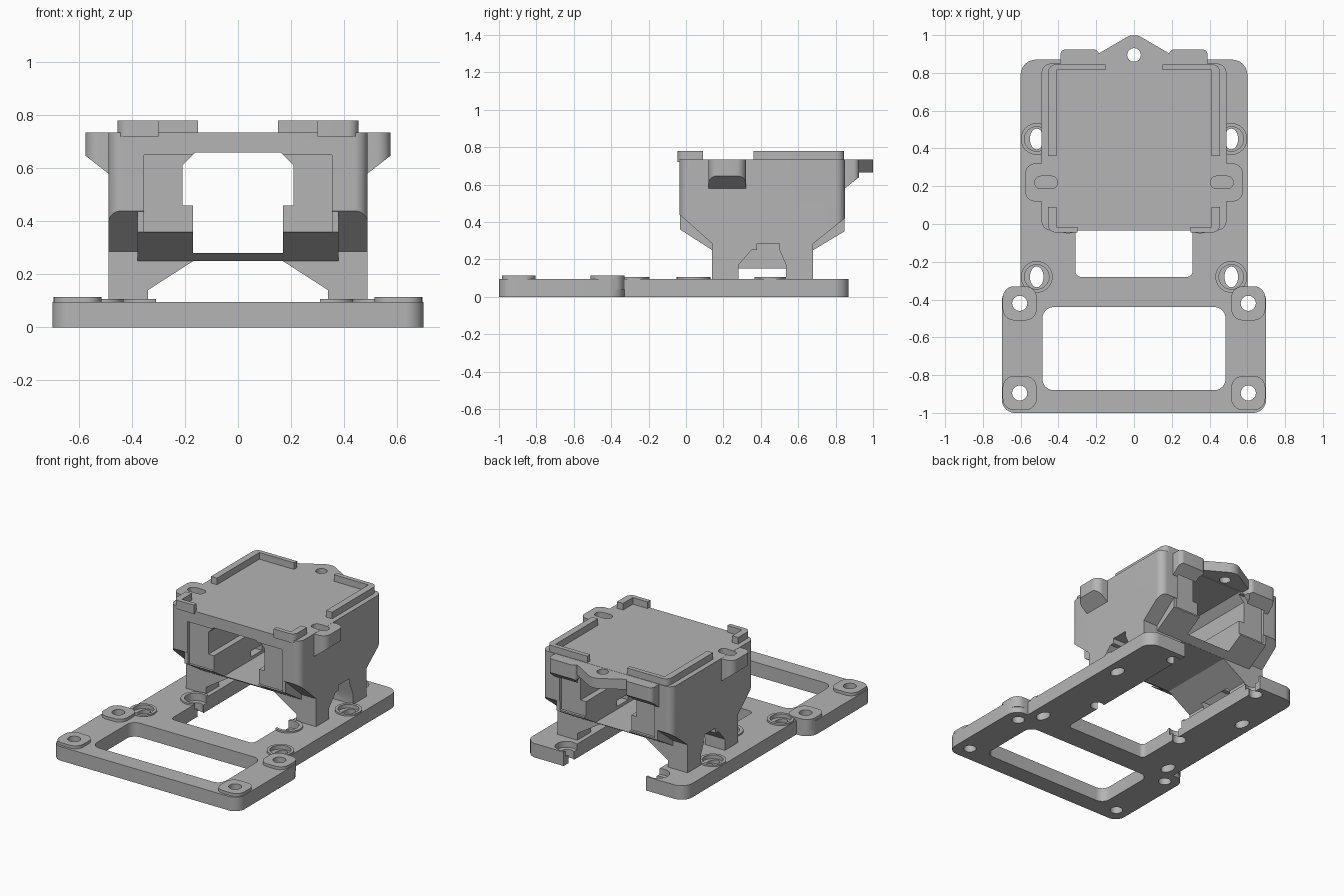
import bpy, bmesh, math
from mathutils import Vector

if "Cube" in bpy.data.objects:
    bpy.data.objects.remove(bpy.data.objects["Cube"], do_unlink=True)

grey = bpy.data.materials.new("plain_grey")
grey.use_nodes = True
COLOUR = (0.46, 0.46, 0.46, 1)
grey.diffuse_color = COLOUR
grey.node_tree.nodes["Principled BSDF"].inputs["Base Color"].default_value = COLOUR

AXES = {"x": lambda u, v, w: (w, u, v),
        "y": lambda u, v, w: (u, w, v),
        "z": lambda u, v, w: (u, v, w)}


def rounded(pts, r=0.0):
    """Round polygon corners; a point may carry its own radius."""
    out = []
    for i, p in enumerate(pts):
        rad = p[2] if len(p) > 2 else r
        c = Vector(p[:2])
        if rad == 0:
            out.append(c)
            continue
        a = (Vector(pts[i - 1][:2]) - c).normalized()
        b = (Vector(pts[(i + 1) % len(pts)][:2]) - c).normalized()
        half = a.angle(b) / 2
        centre = c + (a + b).normalized() * rad / math.sin(half)
        start = c + a * rad / math.tan(half) - centre
        end = c + b * rad / math.tan(half) - centre
        for k in range(9):
            out.append(centre + start.lerp(end, k / 8).normalized() * rad)
    return out


def rect(x0, x1, y0, y1, r=0.0):
    return rounded([(x0, y0), (x1, y0), (x1, y1), (x0, y1)], r)


def oval(cx, cy, rx, ry, n=32):
    return [(cx + rx * math.cos(k * math.tau / n), cy + ry * math.sin(k * math.tau / n))
            for k in range(n)]


def flip(pts, side):
    return [(side * p[0], *p[1:]) for p in pts]


def prism(name, pts, axis, lo, hi):
    bm = bmesh.new()
    rings = [[bm.verts.new(AXES[axis](p[0], p[1], w)) for p in pts] for w in (lo, hi)]
    bm.faces.new(rings[0])
    bm.faces.new(rings[1])
    for i in range(len(pts)):
        j = (i + 1) % len(pts)
        bm.faces.new((rings[0][i], rings[0][j], rings[1][j], rings[1][i]))
    bmesh.ops.recalc_face_normals(bm, faces=bm.faces)
    me = bpy.data.meshes.new(name)
    bm.to_mesh(me)
    bm.free()
    me.materials.append(grey)
    ob = bpy.data.objects.new(name, me)
    bpy.context.collection.objects.link(ob)
    return ob


def combine(ob, op, *args):
    """Apply a boolean with a temporary prism."""
    tool = args[0] if len(args) == 1 else prism("tool", *args)
    mod = ob.modifiers.new("boolean", "BOOLEAN")
    mod.operation, mod.solver, mod.object = op, "EXACT", tool
    bpy.context.view_layer.update()
    me = bpy.data.meshes.new_from_object(ob.evaluated_get(bpy.context.evaluated_depsgraph_get()))
    ob.modifiers.clear()
    ob.data = me
    bpy.data.objects.remove(tool, do_unlink=True)


ADD, CUT, KEEP = "UNION", "DIFFERENCE", "INTERSECT"

# Base plate with wide front frame and two rear arms
half = [(0.7, -1, 0.07), (0.7, -0.33, 0.08), (0.6, -0.33, 0), (0.6, 0.87, 0.08)]
outline = rounded(half + flip(half, -1)[::-1])
base = prism("base_plate", outline, "z", 0, 0.095)
pads = [(s * 0.605, y) for s in (1, -1) for y in (-0.895, -0.42)]
bosses = [(s * 0.515, y) for s in (1, -1) for y in (-0.28, 0.45)]
for x, y in pads:
    combine(base, ADD, rect(x - 0.09, x + 0.09, y - 0.09, y + 0.09, 0.06), "z", 0.04, 0.115)
for x, y in bosses:
    combine(base, ADD, oval(x, y, 0.084, 0.084), "z", 0.04, 0.106)
for s in (1, -1):
    combine(base, ADD, oval(s * 0.35, 0.04, 0.09, 0.09), "z", 0.04, 0.106)
combine(base, CUT, rect(-0.485, 0.485, -0.88, -0.44, 0.06), "z", -0.1, 0.3)
combine(base, CUT, rect(-0.31, 0.31, -0.28, 1.2, 0.03), "z", -0.1, 0.3)
# Screw holes
for x, y in pads:
    combine(base, CUT, oval(x, y, 0.04, 0.04), "z", -0.1, 0.3)
for x, y in bosses:
    combine(base, CUT, oval(x, y, 0.065, 0.065), "z", 0.08, 0.3)
    combine(base, CUT, oval(x, y, 0.036, 0.055), "z", -0.1, 0.3)
# Counterbored notches on the inner edges of the arms
for s in (1, -1):
    for y in (0.04, 0.79):
        combine(base, CUT, oval(s * 0.345, y, 0.07, 0.07), "z", 0.055, 0.3)
        combine(base, CUT, oval(s * 0.34, y, 0.042, 0.042), "z", -0.1, 0.3)

# Tower: side walls with legs, then the deeper middle block
body = prism("tower", [(-0.035, 0.735), (-0.035, 0.44), (0.14, 0.285), (0.14, 0.085),
                       (0.68, 0.085), (0.68, 0.285), (0.85, 0.42), (0.85, 0.735)],
             "x", -0.49, 0.49)
combine(body, KEEP, rect(-0.489, 0.489, -0.034, 0.849, 0.05), "z", 0, 1)
combine(body, ADD, [(-0.032, 0.7), (-0.032, 0.36), (0.14, 0.25), (0.68, 0.25),
                    (0.847, 0.35), (0.847, 0.7)], "x", -0.38, 0.38)
for s in (1, -1):
    # Side ear with sloped underside
    ear = prism("ear", rect(*sorted((s * 0.42, s * 0.575)), 0.12, 0.32, 0.05), "z", 0.55, 0.734)
    combine(ear, CUT, flip([(0.4, 0.51), (0.7, 0.745), (0.7, 0.4), (0.4, 0.4)], s), "y", 0, 1)
    combine(body, ADD, ear)
    # Rear lug with sloped underside
    lug = prism("lug", rect(*sorted((s * 0.185, s * 0.39)), 0.78, 0.925, 0.03), "z", 0.5, 0.734)
    combine(lug, CUT, [(0.7, 0.46), (1.0, 0.7), (1.0, 0.4), (0.7, 0.4)], "x", -1, 1)
    combine(body, ADD, lug)

# Rear nose
combine(body, ADD, rounded([(-0.2, 0.8, 0), (0.2, 0.8, 0), (0.2, 0.895, 0),
                            (0, 1.012, 0.08), (-0.2, 0.895, 0)]), "z", 0.665, 0.734)
combine(body, CUT, oval(0, 0.895, 0.036, 0.036), "z", 0.5, 1)

# Tunnel from front to back, and the splayed gap under the floor
opening = [(0.17, 0.28), (0.17, 0.46), (0.21, 0.46), (0.21, 0.61), (0.16, 0.66)]
combine(body, CUT, opening + flip(opening, -1)[::-1], "y", -0.3, 1.3)
gap = [(0.34, 0), (0.34, 0.14), (0.17, 0.249)]
combine(body, CUT, gap + flip(gap, -1)[::-1], "y", -0.3, 1.3)
# Shallow panels on the front and back
for y0, y1 in ((-0.2, -0.015), (0.83, 0.86)):
    combine(body, CUT, rect(-0.355, 0.355, 0.36, 0.65), "y", y0, y1)
# Leg arches, wall slots and ear slots
arch = [(0.28, 0), (0.28, 0.17), (0.35, 0.25), (0.38, 0.25), (0.38, 0.285),
        (0.5, 0.285), (0.5, 0.25), (0.535, 0.17), (0.535, 0)]
for s in (1, -1):
    combine(body, CUT, arch, "x", *sorted((s * 0.32, s * 0.6)))
    combine(body, CUT, rect(0.38, 0.5, 0.3, 0.34), "x", *sorted((s * 0.1, s * 0.24)))
    slot = rect(*sorted((s * 0.405, s * 0.525)), 0.187, 0.253, 0.032)
    combine(body, CUT, slot, "z", 0.62, 1)

# Raised corner rims on the deck
rear = [(0.15, 0.815), (0.41, 0.815), (0.41, 0.36), (0.455, 0.36), (0.455, 0.845, 0.04), (0.15, 0.845)]
front = [(0.3, -0.045), (0.455, -0.045, 0.04), (0.455, 0.09), (0.41, 0.09), (0.41, -0.015), (0.3, -0.015)]
for s, side in ((1, "left"), (-1, "right")):
    prism("rear_rim_" + side, rounded(flip(rear, s)), "z", 0.72, 0.78)
    prism("front_rim_" + side, rounded(flip(front, s)), "z", 0.72, 0.78)

# Smooth the round corners, keep edges sharp
for ob in list(bpy.context.scene.objects):
    ob.select_set(ob.type == "MESH")
bpy.context.view_layer.objects.active = body
bpy.ops.object.shade_smooth_by_angle(angle=math.radians(30))
